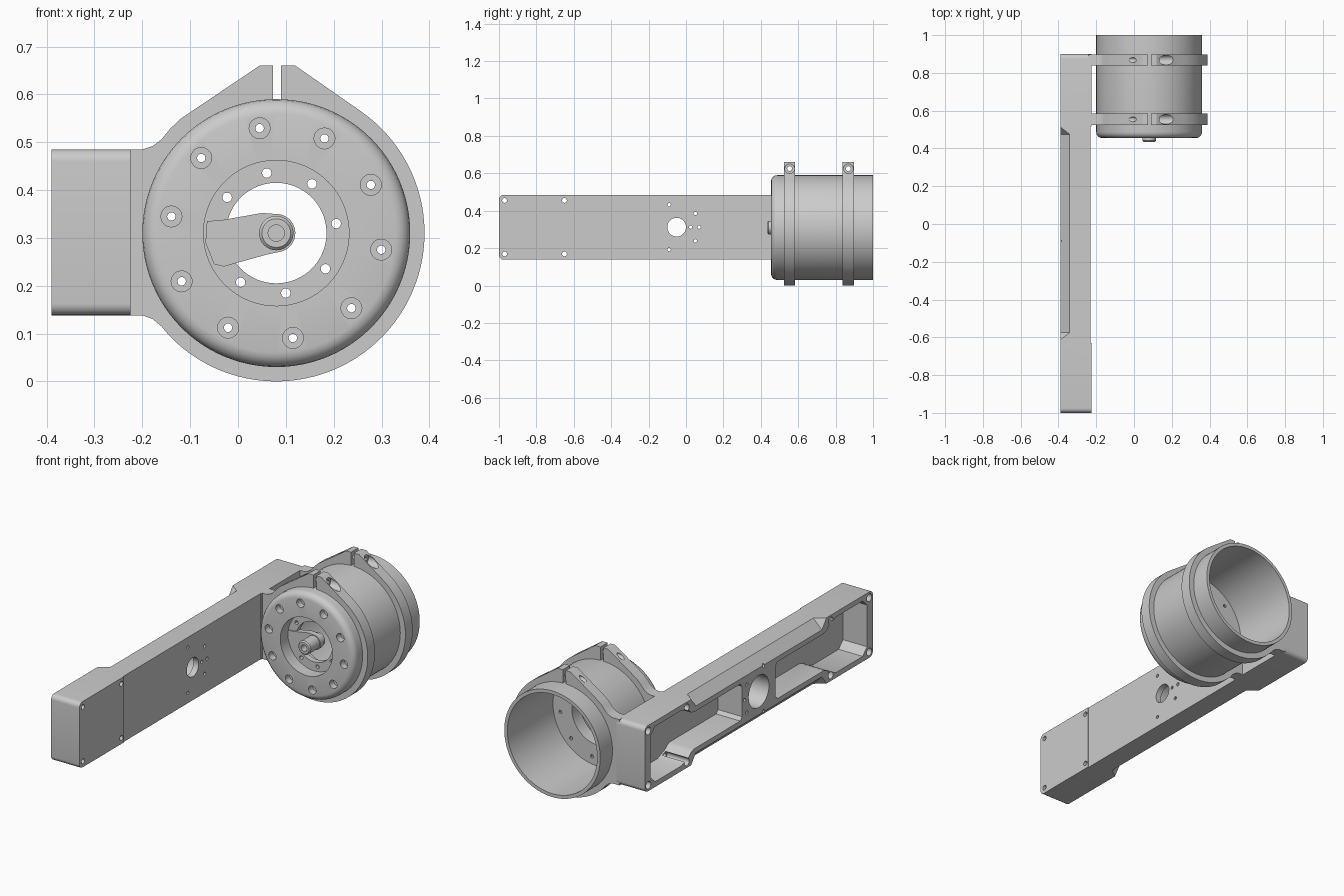
import bpy, bmesh
from math import sin, cos, pi, radians

if "Cube" in bpy.data.objects:
    bpy.data.objects.remove(bpy.data.objects["Cube"])

CX, CZ = 0.08, 0.31      # motor axis (runs along y)
AY, AZ = -0.05, 0.312    # arm centre


def finish(name, bm):
    bmesh.ops.recalc_face_normals(bm, faces=bm.faces)
    me = bpy.data.meshes.new(name)
    bm.to_mesh(me)
    bm.free()
    ob = bpy.data.objects.new(name, me)
    bpy.context.collection.objects.link(ob)
    return ob


def prism(name, pts, axis, a, b):
    """Extrude a 2D outline along x (points are y,z) or y (points are x,z)."""
    bm = bmesh.new()
    put = (lambda p, t: (t, p[0], p[1])) if axis == 'x' else (lambda p, t: (p[0], t, p[1]))
    lo = [bm.verts.new(put(p, a)) for p in pts]
    hi = [bm.verts.new(put(p, b)) for p in pts]
    bm.faces.new(lo)
    bm.faces.new(hi)
    n = len(pts)
    for i in range(n):
        j = (i + 1) % n
        bm.faces.new((lo[i], lo[j], hi[j], hi[i]))
    return finish(name, bm)


def lathe(name, prof, n=96):
    """Revolve a closed (radius, y) loop around the motor axis."""
    bm = bmesh.new()
    rings = [[bm.verts.new((CX + r * cos(2 * pi * i / n), y, CZ + r * sin(2 * pi * i / n)))
              for r, y in prof] for i in range(n)]
    m = len(prof)
    for i in range(n):
        p, q = rings[i], rings[(i + 1) % n]
        for k in range(m):
            l = (k + 1) % m
            bm.faces.new((p[k], p[l], q[l], q[k]))
    return finish(name, bm)


def arc(u, v, r, a0, a1, n):
    return [(u + r * cos(radians(a0 + (a1 - a0) * i / n)),
             v + r * sin(radians(a0 + (a1 - a0) * i / n))) for i in range(n + 1)]


def circle(u, v, r, n=24):
    return arc(u, v, r, 0, 360, n)[:-1]


def drill(u, v, r, axis, a, b, n=24):
    return prism("cutter", circle(u, v, r, n), axis, a, b)


def cut(ob, cutters):
    bpy.context.view_layer.objects.active = ob
    for c in cutters:
        m = ob.modifiers.new("cut", 'BOOLEAN')
        m.operation, m.solver, m.object = 'DIFFERENCE', 'EXACT', c
        bpy.ops.object.modifier_apply(modifier=m.name)
        bpy.data.objects.remove(c)


def smooth(ob):
    bpy.ops.object.select_all(action='DESELECT')
    ob.select_set(True)
    bpy.context.view_layer.objects.active = ob
    bpy.ops.object.shade_smooth_by_angle(angle=radians(30))


# Arm: bar with rounded ends
R = 0.025
bar = []
for u, v, a in ((0.9 - R, 0.485 - R, 0), (-1 + R, 0.485 - R, 90),
                (-1 + R, 0.138 + R, 180), (0.9 - R, 0.138 + R, 270)):
    bar += arc(u, v, R, a, a + 90, 6)
arm = prism("arm", bar, 'x', -0.39, -0.225)
cutters = []

# Shallow relief between the end pads on the inner face
cutters.append(prism("cutter", [(-0.63, 0), (0.515, 0), (0.515, 0.6), (-0.63, 0.6)],
                     'x', -0.229, -0.2))

# Chamfers along the middle of the two outer edges, with slanted run-outs
for s in (1, -1):
    bm = bmesh.new()
    for e in (1, -1):
        for x, dz, dy in ((-0.41, 0.1935, 0.595), (-0.32, 0.1935, 0.525), (-0.41, 0.1035, 0.525)):
            bm.verts.new((x, AY + e * dy, AZ + s * dz))
    bmesh.ops.convex_hull(bm, input=bm.verts)
    cutters.append(finish("cutter", bm))

# Two weight-saving pockets, wide at the outer end and narrow by the hub
for e in (1, -1):
    half = [(0.14, 0.08), (0.155, 0.097), (0.54, 0.097), (0.565, 0.105), (0.58, 0.12),
            (0.645, 0.146), (0.865, 0.146), (0.885, 0.125), (0.903, 0.11)]
    outline = [(AY + e * y, AZ + z) for y, z in half] + \
              [(AY + e * y, AZ - z) for y, z in reversed(half)]
    cutters.append(prism("cutter", outline, 'x', -0.45, -0.25))
    # Corner screw holes, counterbored from the outer side
    for y in (0.6, 0.92):
        for z in (0.143, -0.143):
            cutters.append(drill(AY + e * y, AZ + z, 0.013, 'x', -0.5, -0.1, 16))
            cutters.append(drill(AY + e * y, AZ + z, 0.02, 'x', -0.5, -0.26, 16))

# Hub: bearing bore, through hole and screw holes
cutters.append(drill(AY, AZ, 0.085, 'x', -0.5, -0.26, 32))
cutters.append(drill(AY, AZ, 0.05, 'x', -0.5, -0.1, 32))
for y, z in ((-0.09, 0.12), (-0.09, -0.12), (0.05, 0.073), (0.05, -0.073), (0.025, 0), (0.07, 0)):
    cutters.append(drill(y, AZ + z, 0.009, 'x', -0.5, -0.1, 12))
cut(arm, cutters)
smooth(arm)

# Motor housing: cup open to the back with a bored front plate
housing = lathe("motor_housing", [
    (0.152, 0.455), (0.25, 0.455), (0.262, 0.458), (0.272, 0.466), (0.278, 0.476), (0.28, 0.488),
    (0.28, 1.0), (0.262, 1.0), (0.262, 0.62), (0.152, 0.62)])
cutters = []
for i in range(10):
    a = radians(63 + 36 * i)
    u, v = CX + 0.222 * cos(a), CZ + 0.222 * sin(a)
    cutters.append(drill(u, v, 0.022, 'y', 0.4, 0.49, 16))
    cutters.append(drill(u, v, 0.009, 'y', 0.4, 0.7, 10))
cut(housing, cutters)
smooth(housing)

# Bearing ring with bolt holes
ring = lathe("bearing_ring", [(0.105, 0.52), (0.156, 0.52), (0.156, 0.55), (0.105, 0.55)])
cut(ring, [drill(CX + 0.127 * cos(radians(9 + 45 * i)), CZ + 0.127 * sin(radians(9 + 45 * i)),
                 0.01, 'y', 0.4, 0.7, 12) for i in range(8) if i != 4])
smooth(ring)

# Tongue reaching from the ring to the shaft
smooth(prism("shaft_tongue", [(-0.065, 0.335), (-0.035, 0.337), (0.05, 0.352)]
             + arc(CX, CZ, 0.04, 80, -75, 12)
             + [(0.06, 0.265), (-0.03, 0.24), (-0.05, 0.245), (-0.068, 0.29)], 'y', 0.515, 0.545))
smooth(lathe("shaft", [(0.017, 0.435), (0.03, 0.435), (0.036, 0.441), (0.036, 0.56), (0.017, 0.56)], 32))

# Two split clamps holding the housing to the arm
clamp_outline = [(0.073, 0.66), (0.045, 0.66), (-0.12, 0.549), (-0.142, 0.528), (-0.16, 0.506),
                 (-0.178, 0.492), (-0.2, 0.485), (-0.24, 0.485), (-0.24, 0.138), (-0.2, 0.138),
                 (-0.178, 0.13), (-0.16, 0.115)]
clamp_outline += arc(CX, CZ, 0.31, -136, 55, 56) + [(0.12, 0.66), (0.09, 0.66)]
clamp_outline += arc(CX, CZ, 0.279, 88, -268.5, 90)
for name, y in (("front_clamp", 0.554), ("rear_clamp", 0.868)):
    clamp = prism(name, clamp_outline, 'y', y - 0.03, y + 0.03)
    cut(clamp, [drill(y, 0.625, 0.013, 'x', -0.2, 0.3, 16),
                drill(y, 0.625, 0.026, 'x', 0.135, 0.3, 24)])
    smooth(clamp)
